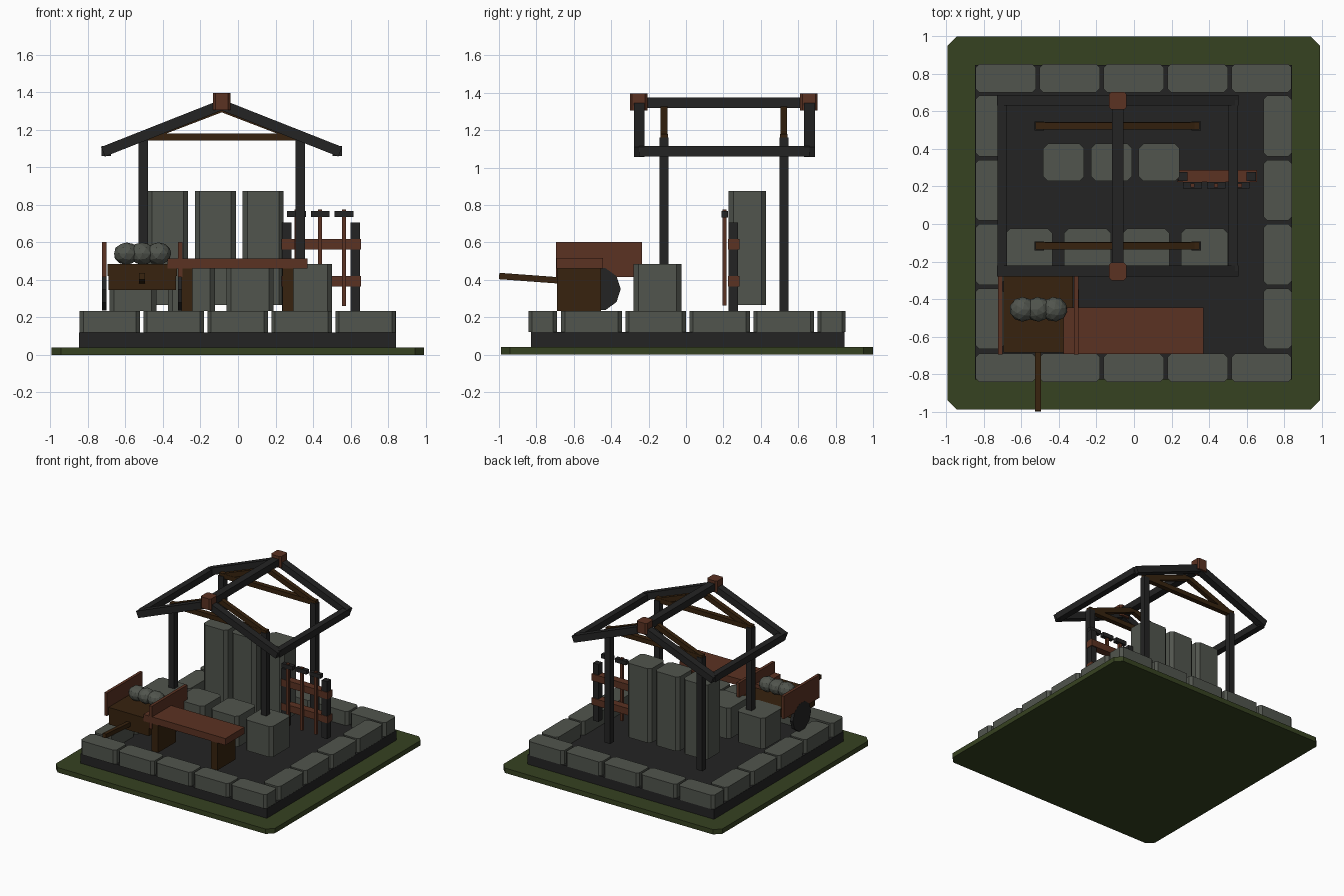
import bpy, bmesh, math
from mathutils import Vector, Matrix

if "Cube" in bpy.data.objects:
    bpy.data.objects.remove(bpy.data.objects["Cube"])


def mat(name, r, g, b):
    m = bpy.data.materials.new(name)
    m.diffuse_color = (r, g, b, 1)
    m.use_nodes = True
    m.node_tree.nodes["Principled BSDF"].inputs["Base Color"].default_value = m.diffuse_color
    return m


GRASS = mat("moss green", .037, .054, .015)
STONE = mat("grey stone", .082, .09, .075)
DARK = mat("charcoal", .017, .017, .017)
RED = mat("red brown wood", .105, .032, .016)
BROWN = mat("dark brown wood", .038, .0165, .0045)


def finish(name, bm, material):
    me = bpy.data.meshes.new(name)
    bmesh.ops.recalc_face_normals(bm, faces=bm.faces[:])
    bm.to_mesh(me)
    bm.free()
    ob = bpy.data.objects.new(name, me)
    bpy.context.collection.objects.link(ob)
    me.materials.append(material)
    return ob


def box(name, x, y, z, material, chamfer=0):
    """Box from (min, max) ranges; chamfer cuts the vertical edges."""
    bm = bmesh.new()
    bmesh.ops.create_cube(bm, size=1)
    for v in bm.verts:
        v.co = [r[0] + (c + .5) * (r[1] - r[0]) for r, c in zip((x, y, z), v.co)]
    if chamfer:
        up = [e for e in bm.edges if abs(e.verts[0].co.z - e.verts[1].co.z) > 1e-4]
        bmesh.ops.bevel(bm, geom=up, offset=chamfer, segments=1, affect='EDGES')
    return finish(name, bm, material)


def beam(name, a, b, w, h, material):
    """Rectangular bar between two points; w is its sideways width."""
    a, b = Vector(a), Vector(b)
    d = (b - a).normalized()
    side = d.cross(Vector((0, 0, 1))).normalized()
    up = side.cross(d)
    rot = Matrix((d, side, up)).transposed().to_4x4()
    bm = bmesh.new()
    bmesh.ops.create_cube(bm, size=1)
    bm.transform(Matrix.Translation((a + b) / 2) @ rot @ Matrix.Diagonal(((b - a).length, w, h, 1)))
    return finish(name, bm, material)


# ground and floor
box("grass_base", (-.995, .993), (-.99, 1), (0, .04), GRASS, .05)
box("floor_plinth", (-.848, .843), (-.83, .848), (.04, .12), DARK)

# kerb stones around the edge
G = .234
for i in range(5):
    cx = -.684 + i * .341
    for name, cy in (("front_kerb", -.767), ("back_kerb", .778)):
        box(name, (cx - .161, cx + .161), (cy - .076, cy + .076), (.12, G), STONE, .02)
for i in range(4):
    cy = -.505 + i * .3425
    for name, cx in (("left_kerb", -.77), ("right_kerb", .766)):
        box(name, (cx - .076, cx + .076), (cy - .162, cy + .162), (.12, G), STONE, .02)

# tall slabs and short blocks
for cx in (-.375, -.12, .134):
    box("tall_slab", (cx - .109, cx + .109), (.228, .428), (.266, .875), STONE, .025)
for cx in (-.56, -.248, .064, .376):
    box("short_block", (cx - .125, cx + .125), (-.28, -.025), (G, .485), STONE, .025)

# shelter posts and brown trusses
PEAK = -.087
for y in (-.117, .523):
    for x in (-.505, .331):
        box("shelter_post", (x - .025, x + .025), (y - .024, y + .024), (G, 1.16), DARK)
        beam("truss_brace", (x, y, 1.155), (PEAK, y, 1.315), .036, .04, BROWN)
    box("truss_tie", (-.525, .35), (y - .02, y + .02), (1.142, 1.18), BROWN)

# roof outline
for y in (-.25, .66):
    for x in (-.72, .546):
        beam("rafter", (x, y, 1.083), (PEAK, y, 1.333), .058, .055, DARK)
    cy = y - .003
    box("ridge_cap", (PEAK - .046, PEAK + .046), (cy - .047, cy + .047), (1.305, 1.397), RED, .012)
box("ridge_beam", (PEAK - .03, PEAK + .03), (-.25, .66), (1.318, 1.374), DARK)
for x in (-.703, .529):
    box("eave_beam", (x - .025, x + .025), (-.25, .66), (1.06, 1.115), DARK)

# tool rack
for x in (.26, .625):
    box("rack_post", (x - .025, x + .025), (.228, .278), (G, .705), DARK)
for z in (.393, .59):
    box("rack_rail", (.232, .655), (.225, .287), (z - .028, z + .028), RED)
for x in (.312, .438, .565):
    box("tool_handle", (x - .011, x + .011), (.194, .216), (.262, .775), RED)
    box("tool_head", (x - .05, x + .05), (.19, .225), (.734, .767), DARK)

# bench
box("bench_seat", (-.375, .37), (-.692, -.445), (.46, .515), RED)
for x in (-.272, .266):
    box("bench_leg", (x - .03, x + .03), (-.69, -.455), (G, .46), BROWN)

# handcart
box("cart_bed", (-.695, -.325), (-.685, -.245), (.42, .484), BROWN)
box("cart_box", (-.69, -.33), (-.685, -.40), (.345, .43), BROWN)
for x in (-.713, -.307):
    box("cart_side", (x - .012, x + .012), (-.696, -.234), (.415, .603), RED)
    bm = bmesh.new()
    bmesh.ops.create_cone(bm, cap_ends=True, segments=10, radius1=.118, radius2=.118, depth=.026)
    bm.transform(Matrix.Translation((x, -.467, .35)) @ Matrix.Rotation(math.pi / 2, 4, 'Y'))
    finish("cart_wheel", bm, DARK)
beam("cart_handle", (-.513, -.999, .42), (-.513, -.66, .395), .032, .034, BROWN)

# rocks on the cart
for i, x in enumerate((-.594, -.512, -.425)):
    bm = bmesh.new()
    bmesh.ops.create_icosphere(bm, subdivisions=2, radius=1)
    bm.transform(Matrix.Translation((x, -.455, .54)) @ Matrix.Diagonal((.07, .066, .06, 1))
                 @ Matrix.Rotation(i * .7, 4, 'Z'))
    finish("rock", bm, STONE)
